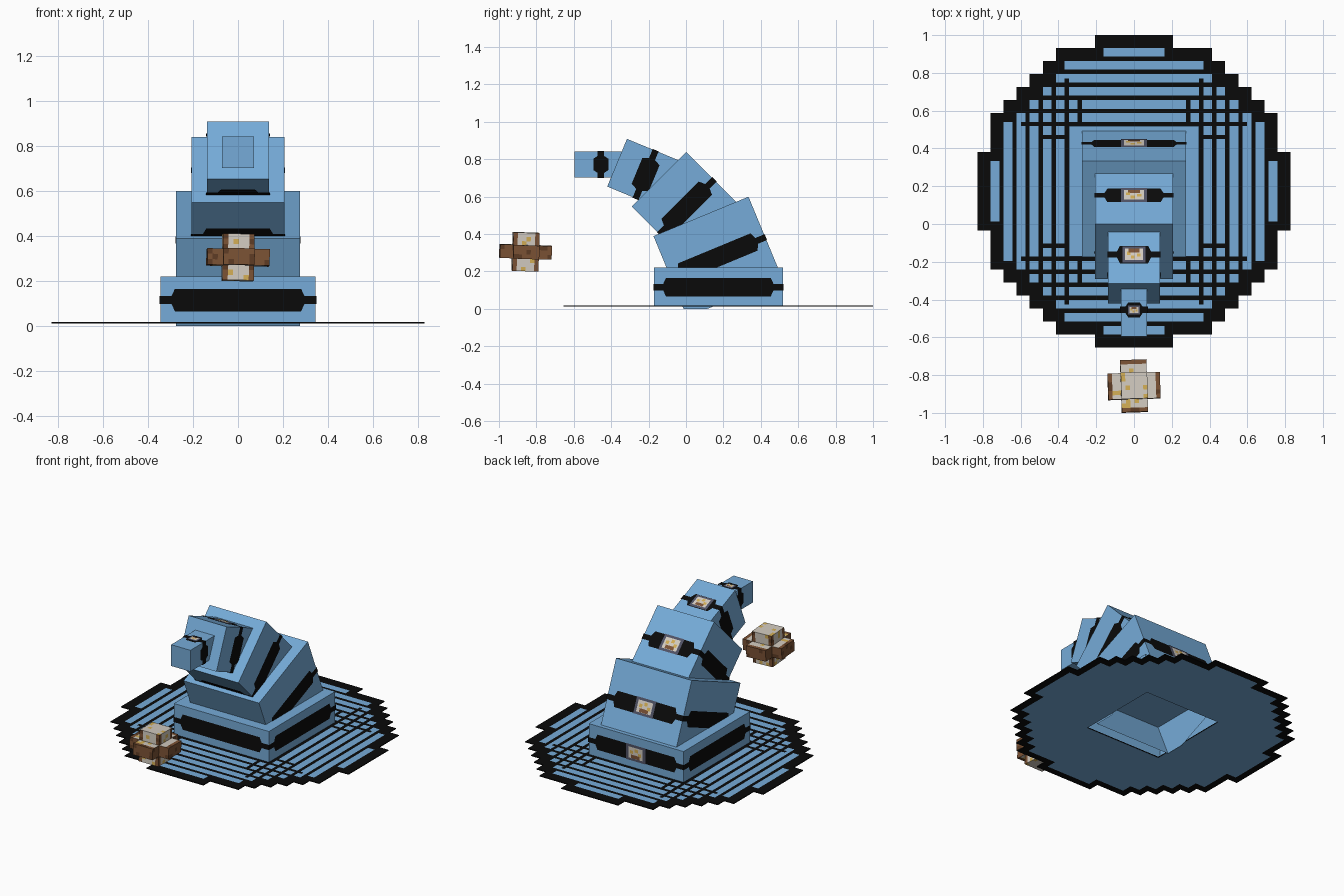
import bpy, bmesh, math, random
from mathutils import Matrix, Vector, Euler

random.seed(4)
if "Cube" in bpy.data.objects:
    bpy.data.objects.remove(bpy.data.objects["Cube"], do_unlink=True)


def material(name, rgb):
    m = bpy.data.materials.new(name)
    m.use_nodes = True
    m.diffuse_color = (*rgb, 1)
    node = next(n for n in m.node_tree.nodes if n.type == 'BSDF_PRINCIPLED')
    node.inputs["Base Color"].default_value = (*rgb, 1)
    return m


BLUE = material("water blue", (.18, .41, .69))
BLACK = material("black", (.003, .003, .003))
PALE = material("pale stone", (.65, .60, .53))
GOLD = material("gold", (.65, .42, .09))
BROWN = material("brown", (.20, .085, .035))
DARK = material("dark brown", (.11, .045, .018))
SLATE = material("slate", (.08, .085, .13))


def finish(name, bm, mats):
    mesh = bpy.data.meshes.new(name)
    bm.to_mesh(mesh)
    bm.free()
    for m in mats:
        mesh.materials.append(m)
    ob = bpy.data.objects.new(name, mesh)
    bpy.context.collection.objects.link(ob)
    return ob


# Water disc: stepped outline on square cells, hollow under the base
CELL = .069
SUB = CELL / 3
CENTRE_Y = .173
REACH = [12, 12, 12, 11, 11, 11, 10, 9, 8, 7, 6, 3]   # cells per row


def inside(i, j):
    a, b = int(abs(i + .5) // 3), int(abs(j + .5) // 3)
    return b < 12 and a < REACH[b]


def disc_colour(i, j):
    near = [inside(i + a, j + b) for a in (-2, 0, 2) for b in (-2, 0, 2)]
    if not all(near):
        return 2
    u, v = abs(i + .5), abs(j + .5)
    rows = v > .6 * u and int(v) % 3 == 0
    columns = u > .6 * v and int(u) % 3 == 0
    return 1 if rows or columns else 0


bm = bmesh.new()
for i in range(-36, 36):
    for j in range(-36, 36):
        if inside(i, j) and max(abs(i + .5), abs(j + .5)) > 12:
            corners = [(i, j), (i + 1, j), (i + 1, j + 1), (i, j + 1)]
            f = bm.faces.new([bm.verts.new((x * SUB, y * SUB + CENTRE_Y, .018))
                              for x, y in corners])
            f.material_index = disc_colour(i, j)
bmesh.ops.remove_doubles(bm, verts=bm.verts, dist=.001)
disc = finish("water_disc", bm, [BLUE, BLACK, BLACK, BLUE, BLUE, BLACK])
mod = disc.modifiers.new("thickness", 'SOLIDIFY')
mod.thickness = .006
mod.offset = -1
mod.material_offset = 3


# Arm segments: open-bottomed blocks with a dark band round the middle
def plate(bm, frame, points, out, index):
    f = bm.faces.new([bm.verts.new(frame @ Vector((x, -out, z))) for x, z in points])
    f.material_index = index


def rect(x, z, a, b):
    return [(x - a, z - b), (x + a, z - b), (x + a, z + b), (x - a, z + b)]


def segment(name, y, z, half, length, degrees):
    place = Matrix.Translation((0, y, z)) @ Matrix.Rotation(math.radians(degrees), 4, 'X')
    bm = bmesh.new()
    bmesh.ops.create_cube(bm, size=1, matrix=Matrix.Diagonal((2 * half, 2 * half, length, 1)))
    bm.normal_update()
    bmesh.ops.delete(bm, geom=[f for f in bm.faces if f.normal.z < -.9], context='FACES')
    bm.transform(place)
    bmesh.ops.bisect_plane(bm, geom=bm.verts[:] + bm.edges[:] + bm.faces[:],
                           plane_co=(0, 0, 0), plane_no=(0, 0, 1), clear_inner=True)
    finish(name, bm, [BLUE])

    # Band: thin strip with a thick chamfered middle on each side
    wide, thin, thick = max(half - .05, half * .65), .017, min(.05, half * .57)
    edge = half + .003
    right = [(edge, -thin), (edge, thin), (wide, thin), (wide - .015, thick)]
    left = [(-x, t) for x, t in reversed(right[1:])]
    upper = right[1:] + left
    outline = upper + [(x, -t) for x, t in reversed(upper)]
    bm = bmesh.new()
    for k in range(4):
        plate(bm, place @ Matrix.Rotation(k * math.pi / 2, 4, 'Z'), outline, edge, 0)
    finish(name + "_band", bm, [BLACK])

    # Jewel on the back face
    bm = bmesh.new()
    frame = place @ Matrix.Rotation(math.pi, 4, 'Z')
    a = min(.07, half * .45)
    b = a * .75
    plate(bm, frame, rect(0, 0, a, b), half + .005, 0)
    plate(bm, frame, rect(0, 0, a * .75, b * .7), half + .007, 1)
    plate(bm, frame, rect(0, -b * .45, a * .45, b * .22), half + .009, 3)
    for x, t in ((-.4, .1), (.1, .35), (.45, -.1)):
        plate(bm, frame, rect(a * x, b * t, a * .16, b * .2), half + .009, 2)
    finish(name + "_jewel", bm, [SLATE, PALE, GOLD, BROWN])


segment("arm_base", CENTRE_Y, .116, .345, .208, 0)
segment("arm_lower", .17, .277, .275, .47, 22.5)
segment("arm_middle", .004, .545, .206, .42, 45)
segment("arm_upper", -.216, .718, .138, .33, 67.5)
segment("arm_tip", -.455, .772, .07, .28, 90)


# Floating stone: three crossed blocks coloured by cell
def stone_block(name, size, upright):
    bm = bmesh.new()
    bmesh.ops.create_cube(bm, size=1, matrix=Matrix.Diagonal((*size, 1)))
    for axis in range(3):
        normal = Vector([float(axis == n) for n in range(3)])
        count = round(size[axis] / SUB)
        for k in range(1, count):
            bmesh.ops.bisect_plane(bm, geom=bm.verts[:] + bm.edges[:] + bm.faces[:],
                                   plane_co=normal * (k / count - .5) * size[axis],
                                   plane_no=normal)
    bm.normal_update()
    for f in bm.faces:
        c = f.calc_center_median()
        if abs(f.normal.z) > .5:
            pale = max(abs(c.x), abs(c.y)) < .117
        else:
            across = c.y if abs(f.normal.x) > .5 else c.x
            pale = upright and abs(across) < .045
        if pale:
            f.material_index = 1 if random.random() < .14 else 0
        else:
            f.material_index = 3 if random.random() < .2 else 2
    ob = finish(name, bm, [PALE, GOLD, BROWN, DARK])
    ob.location = (0, -.858, .305)
    ob.rotation_euler = Euler([math.radians(d) for d in (-2, 1, 2)])


stone_block("stone_column", (.14, .14, .206), True)
stone_block("stone_cross_arm", (.277, .139, .073), False)
stone_block("stone_long_arm", (.139, .277, .073), False)
